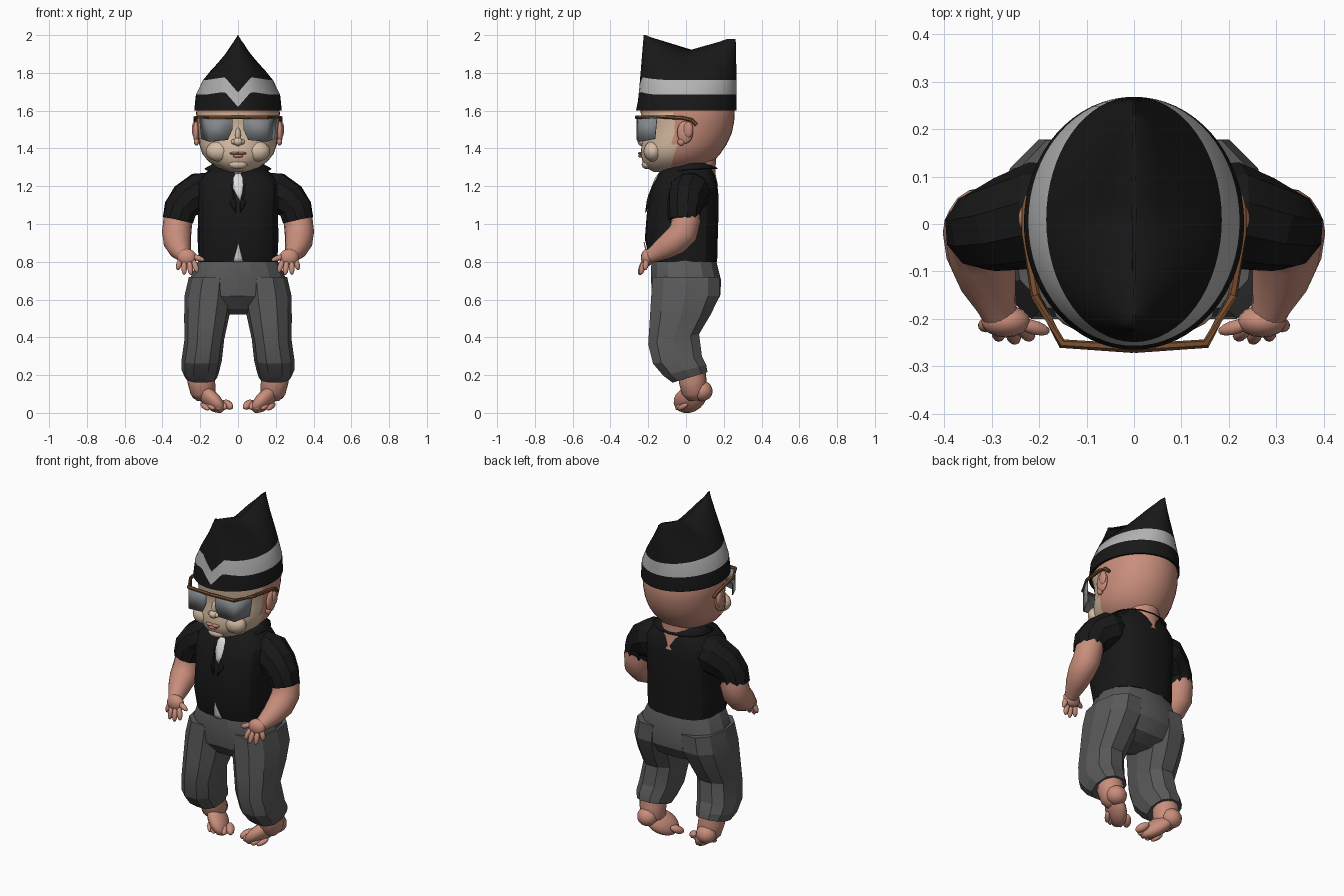
import bpy, bmesh, math
from mathutils import Vector

cube = bpy.data.objects.get("Cube")
if cube:
    bpy.data.objects.remove(cube)


def material(name, r, g, b):
    m = bpy.data.materials.new(name)
    m.use_nodes = True
    m.diffuse_color = (r, g, b, 1)
    m.node_tree.nodes["Principled BSDF"].inputs["Base Color"].default_value = (r, g, b, 1)
    m.node_tree.nodes["Principled BSDF"].inputs["Roughness"].default_value = 0.8
    return m


black = material("black cloth", 0.009, 0.009, 0.009)
stripe = material("light grey", 0.45, 0.45, 0.45)
grey = material("grey cloth", 0.1, 0.1, 0.1)
skin = material("skin", 0.58, 0.27, 0.2)
pale = material("pale face", 0.68, 0.51, 0.37)
glass = material("grey glass", 0.22, 0.24, 0.25)
brown = material("brown frame", 0.2, 0.08, 0.03)
white = material("white shirt", 0.72, 0.72, 0.72)
pink = material("lip pink", 0.55, 0.22, 0.17)


def finish(name, bm, mats, mirror=False, angle=40, thick=0):
    bmesh.ops.recalc_face_normals(bm, faces=bm.faces)
    me = bpy.data.meshes.new(name)
    bm.to_mesh(me)
    bm.free()
    for m in mats:
        me.materials.append(m)
    ob = bpy.data.objects.new(name, me)
    bpy.context.collection.objects.link(ob)
    bpy.ops.object.select_all(action='DESELECT')
    bpy.context.view_layer.objects.active = ob
    ob.select_set(True)
    bpy.ops.object.shade_smooth_by_angle(angle=math.radians(angle))
    if thick:
        ob.modifiers.new("thickness", 'SOLIDIFY').thickness = thick
    if mirror:
        ob.modifiers.new("mirror", 'MIRROR').use_mirror_merge = False
    return ob


def grid(rows, closed=True, caps=True, rule=None):
    """Bridge rows of points; rule(row, centre) picks the material slot."""
    bm = bmesh.new()
    vs = [[bm.verts.new(p) for p in row] for row in rows]
    n = len(vs[0])
    for i in range(len(vs) - 1):
        for j in range(n if closed else n - 1):
            k = (j + 1) % n
            f = bm.faces.new((vs[i][j], vs[i][k], vs[i + 1][k], vs[i + 1][j]))
            if rule:
                f.material_index = rule(i, f.calc_center_median())
    if caps:
        bm.faces.new(vs[0])
        bm.faces.new(vs[-1])
    return bm


def spow(v, p):
    return math.copysign(abs(v) ** p, v)


def ring(cx, z, rx, yf, yb, slope=0, n=16, p=1.0):
    """Flat ellipse between yf and yb, tipped by slope along y."""
    pts = []
    for j in range(n):
        a = math.tau * j / n
        dy = (yb - yf) / 2 * spow(math.sin(a), p)
        pts.append(Vector((cx + rx * spow(math.cos(a), p), (yf + yb) / 2 + dy, z + slope * dy)))
    return pts


def tube(pts, n=12):
    """Rows around a path of (x, y, z, radius)."""
    c = [Vector(p[:3]) for p in pts]
    rows = []
    for i, p in enumerate(pts):
        t = (c[min(i + 1, len(c) - 1)] - c[max(i - 1, 0)]).normalized()
        u = t.cross(Vector((0.3, 0.9, 0.3))).normalized()
        v = t.cross(u)
        rows.append([c[i] + p[3] * (u * math.cos(math.tau * j / n) + v * math.sin(math.tau * j / n))
                     for j in range(n)])
    return grid(rows)


def blob(bm, centre, size, axis=(0, 0, 1), seg=16):
    """Ellipsoid whose long axis follows axis."""
    q = Vector((0, 0, 1)).rotation_difference(Vector(axis))
    new = bmesh.ops.create_uvsphere(bm, u_segments=seg, v_segments=seg // 2 + 2, radius=1)["verts"]
    for v in new:
        v.co = q @ Vector(a * b for a, b in zip(v.co, size)) + Vector(centre)


def digit(bm, a, b, r):
    a, b = Vector(a), Vector(b)
    blob(bm, (a + b) / 2, (r, r, (b - a).length / 2 + r * 0.6), b - a, 10)


# Cap: round band rising to a lengthwise saddle ridge, chevron stripe in front
def ridge(y):
    if y < 0.02:
        return 1.91 + 0.09 * min(1, (0.02 - y) / 0.23) ** 1.4
    return 1.91 + 0.07 * min(1, (y - 0.02) / 0.2)


rows = []
for z, rx in ((1.6, 0.232), (1.685, 0.223), (1.762, 0.185)):
    row = ring(0, z, rx, -0.265 + (z - 1.6) * 0.1, 0.268, n=64)
    if z > 1.6:
        for v in row:
            if v.y < 0:
                v.z += 0.015 * max(0, 1 - abs(abs(v.x) - 0.07) / 0.1)
                v.z -= 0.07 * max(0, 1 - abs(v.x) / 0.07)
    rows.append(row)
for t, rx in ((0.3, 0.148), (0.6, 0.1), (0.85, 0.055), (1, 0.005)):
    row = ring(0, 0, rx, -0.249 + 0.025 * t, 0.268 - 0.005 * t, n=64)
    for v, low in zip(row, rows[2]):
        v.z = low.z + t * (ridge(v.y) - low.z)
    rows.append(row)
finish("cap", grid(rows, rule=lambda i, c: int(i == 1)), [black, stripe], angle=50)

# Head with pale face
head = [(1.275, 0.05, -0.17, 0.03), (1.295, 0.105, -0.205, 0.09), (1.33, 0.155, -0.23, 0.145),
        (1.37, 0.188, -0.24, 0.18), (1.42, 0.205, -0.235, 0.215), (1.48, 0.212, -0.222, 0.242),
        (1.54, 0.218, -0.225, 0.255), (1.59, 0.222, -0.24, 0.258), (1.64, 0.21, -0.24, 0.25)]
rows = [ring(0, z, rx, f, b, n=40) for z, rx, f, b in head]
finish("head", grid(rows, rule=lambda i, c: int(c.y < -0.07 and c.z < 1.59)), [skin, pale], angle=60)

bm = bmesh.new()
blob(bm, (0, -0.232, 1.435), (0.026, 0.024, 0.022))
blob(bm, (0, -0.222, 1.47), (0.015, 0.02, 0.04))
blob(bm, (0, -0.205, 1.315), (0.05, 0.03, 0.025))
for s in (-1, 1):
    blob(bm, (s * 0.1, -0.175, 1.385), (0.07, 0.05, 0.055))
    blob(bm, (s * 0.022, -0.23, 1.435), (0.014, 0.016, 0.014))
finish("nose_cheeks_and_chin", bm, [pale], angle=60)

bm = bmesh.new()
blob(bm, (0, -0.238, 1.36), (0.028, 0.016, 0.009))
for s in (-1, 1):
    blob(bm, (s * 0.018, -0.238, 1.374), (0.026, 0.017, 0.008))
finish("lips", bm, [pink], angle=60)

bm = bmesh.new()
blob(bm, (0.222, -0.005, 1.485), (0.016, 0.042, 0.06))
blob(bm, (0.232, 0.012, 1.5), (0.012, 0.026, 0.042))
blob(bm, (0.22, -0.025, 1.435), (0.014, 0.02, 0.02))
finish("ear", bm, [skin], mirror=True, angle=60)

finish("neck", grid([ring(0, z, r, 0.03 - r, 0.05 + r) for z, r in ((1.2, 0.12), (1.27, 0.105), (1.36, 0.11))]),
       [skin])

# Glasses: angled lenses, brow bar and temples
bm = bmesh.new()
front = [(0.03, -0.262, 1.56), (0.03, -0.262, 1.5), (0.055, -0.261, 1.445),
         (0.152, -0.25, 1.435), (0.152, -0.25, 1.56)]
side = [(0.205, -0.155, 1.56), (0.195, -0.165, 1.45)]
vs = [bm.verts.new(p) for p in front + side]
bm.faces.new(vs[:5])
bm.faces.new((vs[4], vs[3], vs[6], vs[5]))
finish("lens", bm, [glass], mirror=True, angle=20, thick=0.006)
bar = [(0, -0.262, 1.565), (0.152, -0.252, 1.565), (0.208, -0.15, 1.567), (0.228, -0.02, 1.562),
       (0.228, 0.03, 1.55), (0.222, 0.055, 1.525)]
finish("glasses_frame", tube([p + (0.01,) for p in bar], 6), [brown], mirror=True)

# Jacket body
torso = [(0.8, 0.208, -0.19, 0.165), (0.92, 0.214, -0.218, 0.168), (1.05, 0.212, -0.208, 0.172),
         (1.15, 0.218, -0.195, 0.172), (1.22, 0.215, -0.17, 0.165), (1.27, 0.175, -0.145, 0.15),
         (1.31, 0.115, -0.09, 0.13)]
finish("jacket", grid([ring(0, z, rx, f, b, n=20, p=0.75) for z, rx, f, b in torso]), [black], angle=22)


def jacket_front(x, z):
    for a, b in zip(torso, torso[1:]):
        if z <= b[0]:
            break
    t = min(1, (z - a[0]) / (b[0] - a[0]))
    _, rx, f, k = [m + (n - m) * t for m, n in zip(a, b)]
    depth = (1 - min(1, abs(x) / rx) ** (1 / 0.75 )) ** 0.75
    return (f + k) / 2 - (k - f) / 2 * depth


def plate(name, outline, mat, lift, mirror=False):
    """Thin patch laid on the jacket front from an (x, z) outline."""
    bm = bmesh.new()
    bm.faces.new([bm.verts.new((x, 0, z)) for x, z in outline])
    bmesh.ops.triangulate(bm, faces=bm.faces)
    bmesh.ops.subdivide_edges(bm, edges=bm.edges, cuts=4, use_grid_fill=True)
    for v in bm.verts:
        v.co.y = jacket_front(v.co.x, v.co.z) - lift
    finish(name, bm, [mat], mirror, thick=0.005)


plate("shirt_collar_gap", [(-0.075, 1.275), (0.075, 1.275), (0.012, 1.12)], white, 0.006)
plate("shirt_hem_gap", [(0.002, 0.905), (-0.024, 0.8), (0.026, 0.8)], white, 0.006)
plate("lapel", [(0.06, 1.285), (0.13, 1.24), (0.12, 1.19), (0.095, 1.18), (0.012, 1.06), (0.014, 1.12)],
      black, 0.013, mirror=True)
plate("jacket_pocket", [(0.07, 1.1), (0.17, 1.1), (0.165, 1.0), (0.075, 1.0)], black, 0.007)
plate("pocket_square", [(0.085, 1.13), (0.125, 1.135), (0.15, 1.175), (0.17, 1.105), (0.1, 1.1)], stripe, 0.012)
plate("lapel_flower", [(0.09, 1.2), (0.1, 1.21), (0.108, 1.2), (0.1, 1.188)], pink, 0.02)

# Open collar wrapping the back of the neck
rows = []
for r, z in ((0.115, 1.3), (0.125, 1.325), (0.178, 1.295)):
    row = []
    for j in range(13):
        a = math.radians(-50 + 280 * j / 12)
        row.append(Vector((r * math.cos(a), 0.025 + 0.8 * r * math.sin(a), z - 0.025 * max(0, -math.sin(a)))))
    rows.append(row)
finish("jacket_collar", grid(rows, closed=False, caps=False), [black], angle=20, thick=0.006)

# Sleeves, arms and hands
finish("sleeve", tube([(0.1, 0.03, 1.19, 0.09), (0.2, 0.02, 1.165, 0.112), (0.27, 0, 1.125, 0.1),
                       (0.305, -0.01, 1.08, 0.09), (0.318, -0.012, 1.02, 0.084)], 10),
       [black], mirror=True, angle=22)
finish("arm", tube([(0.3, 0, 1.1, 0.07), (0.318, 0, 1.02, 0.077), (0.325, -0.015, 0.955, 0.078),
                    (0.322, -0.06, 0.908, 0.074), (0.308, -0.12, 0.868, 0.06), (0.29, -0.17, 0.84, 0.043),
                    (0.28, -0.2, 0.825, 0.036)], 16), [skin], mirror=True, angle=60)
bm = bmesh.new()
blob(bm, (0.27, -0.205, 0.822), (0.052, 0.034, 0.046))
for knuckle, tip in (((0.235, -0.22, 0.805), (0.218, -0.238, 0.752)),
                     ((0.258, -0.225, 0.8), (0.25, -0.245, 0.738)),
                     ((0.285, -0.222, 0.8), (0.285, -0.238, 0.74)),
                     ((0.305, -0.21, 0.81), (0.318, -0.215, 0.765)),
                     ((0.24, -0.21, 0.83), (0.186, -0.225, 0.81))):
    digit(bm, knuckle, tip, 0.0155)
finish("hand", bm, [skin], mirror=True, angle=60)

# Trousers: hips and two bent legs
hips = [(0.82, 0.2, -0.18, 0.16), (0.78, 0.225, -0.188, 0.17), (0.7, 0.258, -0.19, 0.19),
        (0.62, 0.268, -0.18, 0.185), (0.55, 0.2, -0.12, 0.14), (0.52, 0.1, -0.05, 0.07)]
finish("trouser_hips", grid([ring(0, z, rx, f, b, n=14, p=0.85) for z, rx, f, b in hips]), [grey], angle=18)
leg = [(0.14, 0.72, 0.12, -0.185, 0.185, 0), (0.153, 0.62, 0.13, -0.192, 0.186, 0),
       (0.167, 0.5, 0.118, -0.2, 0.14, 0.15), (0.178, 0.39, 0.105, -0.206, 0.075, 0.2),
       (0.192, 0.28, 0.107, -0.18, 0.09, 0.15), (0.198, 0.225, 0.1, -0.125, 0.112, 0.25),
       (0.195, 0.188, 0.086, -0.075, 0.118, 0.3)]
finish("trouser_leg", grid([ring(*r, n=10, p=0.85) for r in leg]), [grey], mirror=True, angle=18)

# Bare feet, heels raised and toes turned inward
finish("ankle", tube([(0.195, 0.03, 0.25, 0.07), (0.195, 0.035, 0.17, 0.074), (0.185, 0.045, 0.11, 0.068),
                      (0.18, 0.05, 0.07, 0.04)], 16), [skin], mirror=True, angle=60)
bm = bmesh.new()
blob(bm, (0.195, 0.085, 0.115), (0.058, 0.056, 0.055))
blob(bm, (0.145, 0.02, 0.07), (0.075, 0.046, 0.105), (-0.1, -0.1, -0.085))
for i in range(5):
    t = i / 4
    tip = Vector((0.04 + 0.12 * t, -0.015 - 0.032 * math.sin(2.4 * t), 0.028 - 0.011 * t))
    digit(bm, tip + Vector((0.03, 0.04, 0.025)), tip, 0.024 - 0.009 * t)
finish("foot", bm, [skin], mirror=True, angle=60)
low = min(v.co.z for v in bpy.data.objects["foot"].data.vertices)
for v in bpy.data.objects["foot"].data.vertices:
    v.co.z -= low * max(0, 1 - v.co.z / 0.12)
